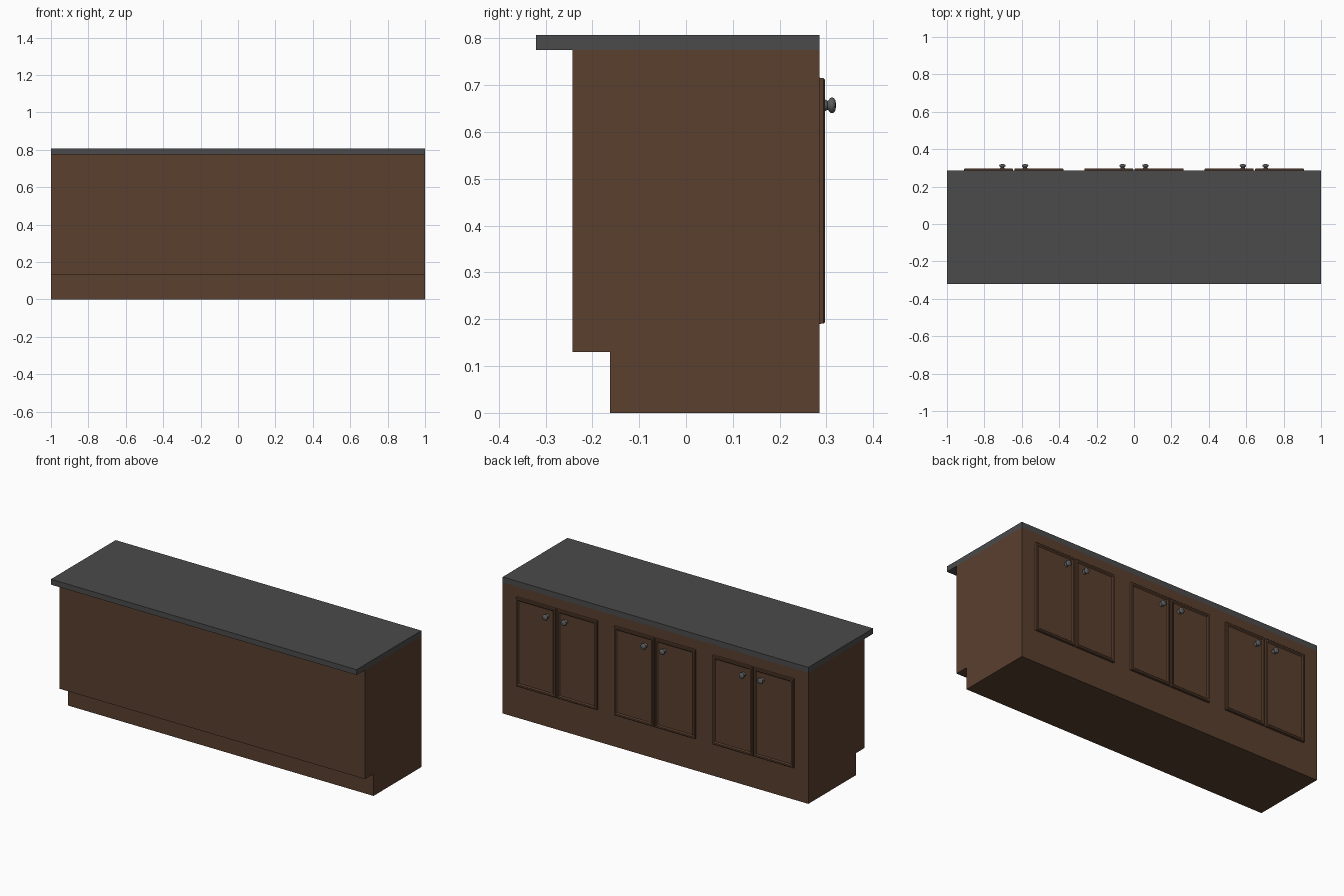
import bpy, bmesh, math

if "Cube" in bpy.data.objects:
    bpy.data.objects.remove(bpy.data.objects["Cube"])


def material(name, color):
    m = bpy.data.materials.new(name)
    m.diffuse_color = (*color, 1)
    m.use_nodes = True
    m.node_tree.nodes["Principled BSDF"].inputs["Base Color"].default_value = m.diffuse_color
    return m


WOOD = material("dark_wood", (0.1, 0.05, 0.028))
STONE = material("dark_stone", (0.07, 0.07, 0.07))
METAL = material("knob_metal", (0.11, 0.11, 0.115))


def finish(name, bm, mat):
    bmesh.ops.recalc_face_normals(bm, faces=bm.faces)
    mesh = bpy.data.meshes.new(name)
    bm.to_mesh(mesh)
    bm.free()
    mesh.materials.append(mat)
    ob = bpy.data.objects.new(name, mesh)
    bpy.context.collection.objects.link(ob)
    return ob


def loft(name, rings, mat):
    """Bridge equal-sized closed rings and cap both ends."""
    bm = bmesh.new()
    loops = [[bm.verts.new(p) for p in ring] for ring in rings]
    n = len(loops[0])
    for a, b in zip(loops, loops[1:]):
        for i in range(n):
            j = (i + 1) % n
            bm.faces.new((a[i], a[j], b[j], b[i]))
    bm.faces.new(loops[0])
    bm.faces.new(loops[-1])
    return finish(name, bm, mat)


def extrude_x(name, profile, mat):
    return loft(name, [[(x, y, z) for y, z in profile] for x in (-1, 1)], mat)


BACK = 0.285  # plane that carries the doors

# Cabinet body with recessed toe kick, and overhanging countertop
extrude_x("cabinet_body", [(-0.162, 0), (BACK, 0), (BACK, 0.775), (-0.242, 0.775),
                           (-0.242, 0.13), (-0.162, 0.13)], WOOD)
extrude_x("countertop", [(-0.32, 0.775), (BACK, 0.775), (BACK, 0.807), (-0.32, 0.807)], STONE)


# Door: chamfered outer edge, flat frame, sloped step down to the panel
def door(name, x0, x1, z0=0.19, z1=0.716):
    steps = [(0, BACK), (0.001, 0.294), (0.004, 0.297), (0.013, 0.297), (0.019, 0.291)]
    loft(name, [[(x0 + d, y, z0 + d), (x1 - d, y, z0 + d),
                 (x1 - d, y, z1 - d), (x0 + d, y, z1 - d)] for d, y in steps], WOOD)


# Knob: turned profile of (radius, y)
def knob(name, x, z=0.657):
    prof = [(0.013, 0.291), (0.012, 0.298), (0.0095, 0.302), (0.0115, 0.305), (0.0155, 0.308),
            (0.017, 0.312), (0.0155, 0.316), (0.011, 0.319), (0.005, 0.32)]
    n = 20
    ob = loft(name, [[(x + r * math.cos(2 * math.pi * i / n), y,
                       z + r * math.sin(2 * math.pi * i / n)) for i in range(n)]
                     for r, y in prof], METAL)
    bpy.ops.object.select_all(action='DESELECT')
    ob.select_set(True)
    bpy.context.view_layer.objects.active = ob
    bpy.ops.object.shade_smooth_by_angle(angle=math.radians(50))


# Three pairs of doors
for i, cx in enumerate((-0.643, 0, 0.643), 1):
    for side, s in (("left", -1), ("right", 1)):
        a, b = sorted((cx + s * 0.003, cx + s * 0.266))
        door(f"door_{i}_{side}", a, b)
        knob(f"knob_{i}_{side}", cx + s * 0.061)
